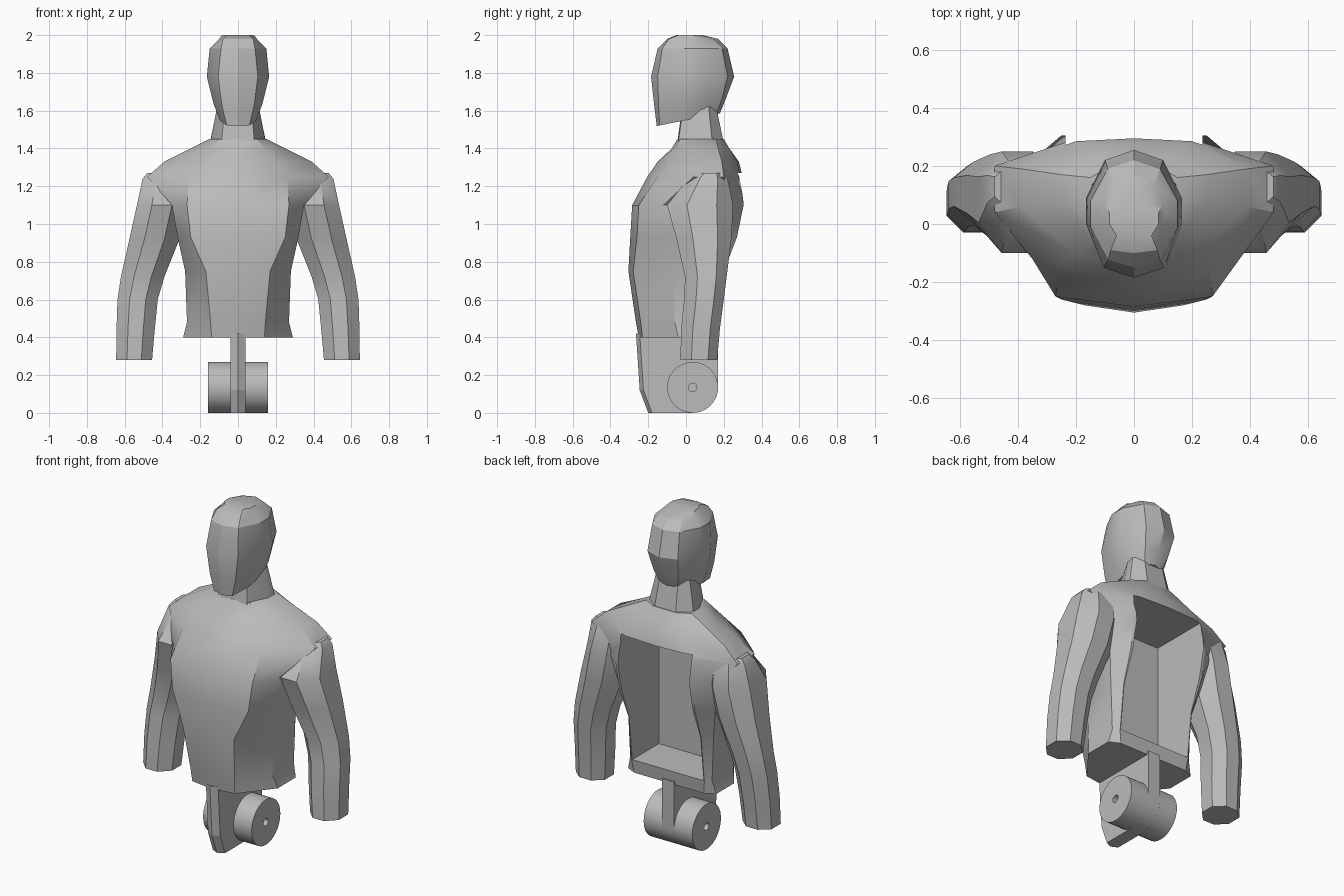
import bpy, bmesh
from math import sin, cos, pi

cube = bpy.data.objects.get("Cube")
if cube:
    bpy.data.objects.remove(cube, do_unlink=True)

grey = bpy.data.materials.new("plain grey")
grey.use_nodes = True
grey.diffuse_color = (0.5, 0.5, 0.5, 1)
grey.node_tree.nodes["Principled BSDF"].inputs["Base Color"].default_value = grey.diffuse_color


def loft(name, rings, angle=30):
    """Skin a stack of equal point rings and cap both ends."""
    bm = bmesh.new()
    loops = [[bm.verts.new(p) for p in ring] for ring in rings]
    n = len(loops[0])
    for low, high in zip(loops, loops[1:]):
        for i in range(n):
            j = (i + 1) % n
            bm.faces.new((low[i], low[j], high[j], high[i]))
    bm.faces.new(loops[0])
    bm.faces.new(loops[-1])
    bmesh.ops.recalc_face_normals(bm, faces=bm.faces)
    mesh = bpy.data.meshes.new(name)
    bm.to_mesh(mesh)
    bm.free()
    mesh.materials.append(grey)
    obj = bpy.data.objects.new(name, mesh)
    bpy.context.collection.objects.link(obj)
    smooth(obj, angle)
    return obj


def smooth(obj, angle):
    bpy.ops.object.select_all(action="DESELECT")
    obj.select_set(True)
    bpy.context.view_layer.objects.active = obj
    bpy.ops.object.shade_smooth_by_angle(angle=angle * pi / 180)


def body_ring(z, front, panel_x, panel_y, side_x, side_f, side_b, back_x, back_y, bulge=0, tilt=0):
    """Symmetric cross-section: front panel, flank, back panel."""
    half = [(panel_x, panel_y), (side_x, side_f), (side_x, side_b), (back_x, back_y)]
    ring = [(0, front)] + half + [(0, back_y + bulge)] + [(-x, y) for x, y in reversed(half)]
    return [(x, y, z + tilt * y) for x, y in ring]


# Torso, from hips to collar
torso = loft("torso", [body_ring(*row) for row in (
    (0.40, -0.25, 0.14, -0.23, 0.29, -0.04, 0.13, 0.23, 0.16),
    (0.48, -0.265, 0.145, -0.24, 0.27, -0.06, 0.14, 0.24, 0.17),
    (0.75, -0.305, 0.17, -0.28, 0.28, -0.06, 0.14, 0.24, 0.20),
    (0.93, -0.295, 0.25, -0.26, 0.32, -0.10, 0.18, 0.25, 0.27),
    (1.10, -0.285, 0.27, -0.25, 0.35, -0.12, 0.22, 0.25, 0.305),
    (1.25, -0.205, 0.26, -0.15, 0.48, 0.04, 0.20, 0.21, 0.29, 0.01),
    (1.33, -0.15, 0.20, -0.10, 0.39, 0.06, 0.19, 0.17, 0.27, 0.01),
    (1.40, -0.075, 0.14, -0.06, 0.25, 0.08, 0.17, 0.12, 0.23),
    (1.45, -0.045, 0.10, -0.03, 0.15, 0.08, 0.16, 0.08, 0.20),
)])

# Rectangular recess cut into the back
cutter = loft("recess_cutter", [
    [(x, y, z) for x, y in ((-0.235, -0.08), (0.235, -0.08), (0.235, 0.5), (-0.235, 0.5))]
    for z in (0.48, 1.27)])
cutter.hide_render = True
cut = torso.modifiers.new("recess", "BOOLEAN")
cut.operation = "DIFFERENCE"
cut.solver = "EXACT"
cut.object = cutter
bpy.ops.object.select_all(action="DESELECT")
torso.select_set(True)
bpy.context.view_layer.objects.active = torso
# Keep the cut ahead of any smoothing modifier
bpy.ops.object.modifier_move_to_index(modifier=cut.name, index=0)
bpy.ops.object.modifier_apply(modifier=cut.name)
bpy.data.objects.remove(cutter, do_unlink=True)
smooth(torso, 30)

# Neck
loft("neck", [
    body_ring(1.41, -0.05, 0.09, -0.045, 0.15, 0.08, 0.14, 0.07, 0.20, tilt=0.1),
    body_ring(1.62, -0.02, 0.07, -0.015, 0.11, 0.08, 0.12, 0.06, 0.16),
])

# Head, from jaw to crown
loft("head", [body_ring(*row) for row in (
    (1.55, -0.155, 0.06, -0.14, 0.095, -0.02, 0.09, 0.06, 0.16, 0.02, 0.2),
    (1.64, -0.168, 0.085, -0.145, 0.13, -0.02, 0.10, 0.08, 0.19, 0.02, 0.1),
    (1.78, -0.185, 0.105, -0.15, 0.165, 0, 0.09, 0.10, 0.22, 0.035),
    (1.93, -0.15, 0.09, -0.125, 0.15, -0.01, 0.08, 0.09, 0.19, 0.03),
    (1.98, -0.10, 0.08, -0.09, 0.10, 0, 0.07, 0.07, 0.14, 0.03),
    (2.0, -0.05, 0.06, -0.04, 0.085, 0, 0.04, 0.05, 0.07, 0.02),
)], 28)


def arm_ring(side, z, x_in, x_out, y_front, y_back):
    """Rectangle with cut corners."""
    cx, cy = (x_in + x_out) / 2, (y_front + y_back) / 2
    w, d = (x_out - x_in) / 2, (y_back - y_front) / 2
    shape = ((1, -.4), (1, .5), (.4, 1), (-.4, 1), (-1, .5), (-1, -.4), (-.4, -1), (.4, -1))
    return [(side * (cx + u * w), cy + v * d, z) for u, v in shape]


# Arms, from shoulder to cut wrist
for side, label in ((1, "left"), (-1, "right")):
    loft(label + "_arm", [arm_ring(side, *row) for row in (
        (1.27, 0.32, 0.48, 0.05, 0.20),
        (1.24, 0.27, 0.505, 0.01, 0.22),
        (1.10, 0.27, 0.535, -0.10, 0.25),
        (0.92, 0.31, 0.575, -0.05, 0.24),
        (0.72, 0.39, 0.62, -0.005, 0.215),
        (0.60, 0.425, 0.638, -0.01, 0.20),
        (0.45, 0.44, 0.643, -0.025, 0.18),
        (0.28, 0.455, 0.645, -0.03, 0.165),
    )])

# Wheel position and size
HUB_Y, RADIUS, SEGMENTS = 0.035, 0.135, 40


def circle(x, radius, count=SEGMENTS):
    return [(x, HUB_Y + radius * cos(2 * pi * i / count), RADIUS + radius * sin(2 * pi * i / count))
            for i in range(count)]


# Support fin with a ridged front edge and a round heel
def fin_outline(x, inset):
    front = [(x, y + inset, z) for y, z in ((-0.265, 0.42), (-0.245, 0.12), (-0.20, 0))]
    heel = [(x, HUB_Y + RADIUS * sin(a), RADIUS - RADIUS * cos(a))
            for a in (pi / 2 * i / 8 for i in range(9))]
    return front + heel + [(x, HUB_Y + RADIUS, 0.42)]


loft("support_fin", [fin_outline(-0.04, 0.02), fin_outline(0, 0), fin_outline(0.04, 0.02)], 15)

# Pair of wheels with a small axle hole
for side, label in ((1, "left"), (-1, "right")):
    loft(label + "_wheel", [circle(side * x, r) for x, r in (
        (0.04, RADIUS), (0.16, RADIUS), (0.16, 0.022), (0.13, 0.022))])
